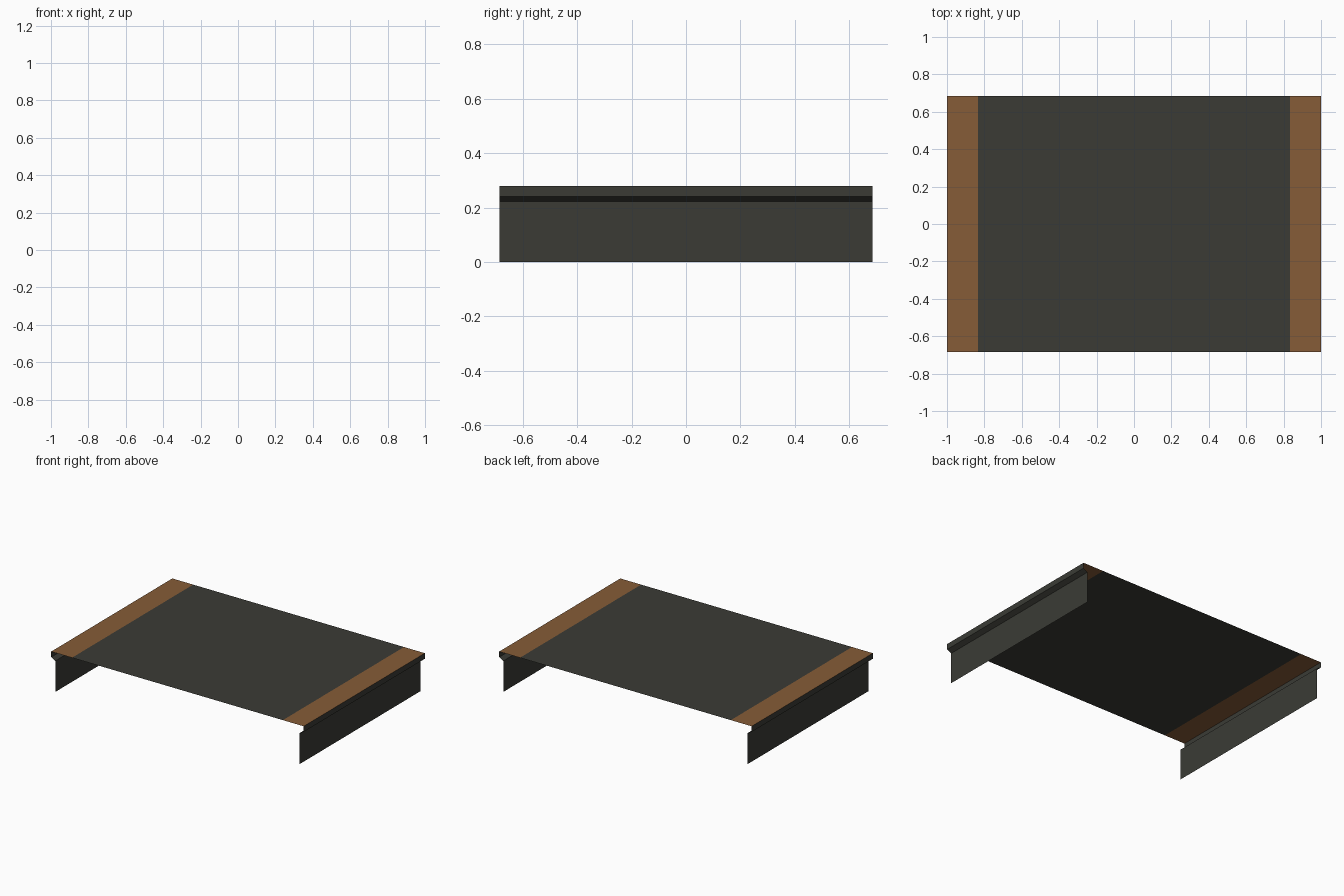
import bpy

if "Cube" in bpy.data.objects:
    bpy.data.objects.remove(bpy.data.objects["Cube"])

HALF_DEPTH = 0.685


def material(name, rgb):
    m = bpy.data.materials.new(name)
    m.diffuse_color = (*rgb, 1.0)
    m.use_nodes = True
    m.node_tree.nodes["Principled BSDF"].inputs["Base Color"].default_value = m.diffuse_color
    return m


dark_grey = material("dark grey", (0.043, 0.044, 0.036))
wood_brown = material("wood brown", (0.24, 0.107, 0.038))


def sheet(name, profile, mats):
    """Thin sheet: x/z profile swept along y, one material per segment."""
    verts = [(x, y, z) for x, z in profile for y in (-HALF_DEPTH, HALF_DEPTH)]
    faces = [(2 * i, 2 * i + 2, 2 * i + 3, 2 * i + 1) for i in range(len(profile) - 1)]
    mesh = bpy.data.meshes.new(name)
    mesh.from_pydata(verts, [], faces)
    slots = list(dict.fromkeys(mats))
    for m in slots:
        mesh.materials.append(m)
    for p, m in zip(mesh.polygons, mats):
        p.material_index = slots.index(m)
    ob = bpy.data.objects.new(name, mesh)
    bpy.context.collection.objects.link(ob)
    return ob


# Flat top with a brown strip at each end
sheet("top_panel", [(-1, 0.28), (-0.835, 0.28), (0.835, 0.28), (1, 0.28)],
      [wood_brown, dark_grey, wood_brown])

# Side skirts: lip, inward bevel, upright wall (normals outward on both sides)
skirt = [(1, 0.28), (1, 0.24), (0.967, 0.222), (0.967, 0.0)]
sheet("right_skirt", skirt, [dark_grey] * 3)
sheet("left_skirt", [(-x, z) for x, z in reversed(skirt)], [dark_grey] * 3)
